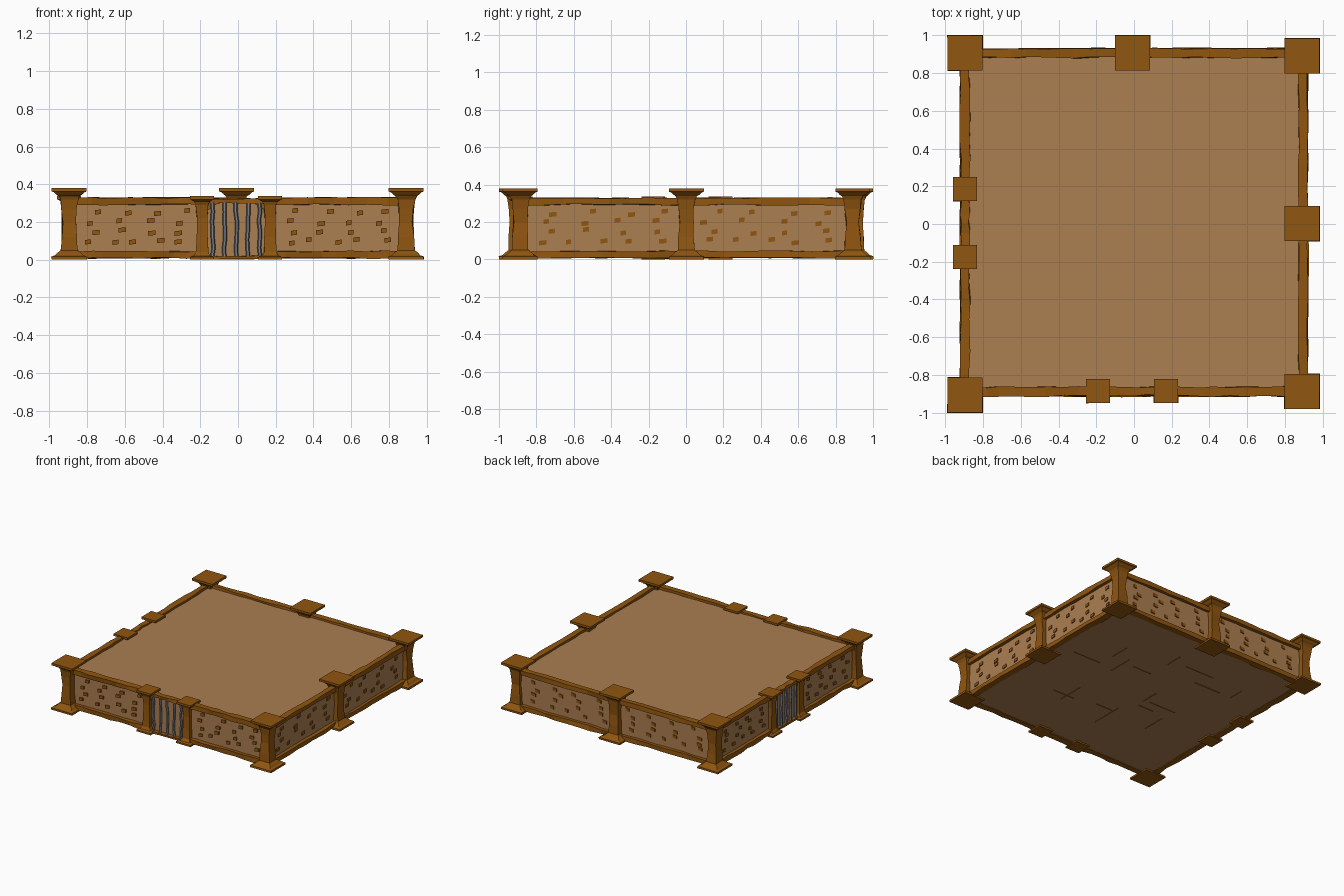
import bpy, bmesh, math, random
from mathutils import Vector

if "Cube" in bpy.data.objects:
    bpy.data.objects.remove(bpy.data.objects["Cube"])

random.seed(4)
J = lambda a: random.uniform(-a, a)


def material(name, rgb):
    m = bpy.data.materials.new(name)
    m.diffuse_color = (*rgb, 1)
    m.use_nodes = True
    m.node_tree.nodes["Principled BSDF"].inputs["Base Color"].default_value = m.diffuse_color
    return m


PLASTER = material("tan plaster", (0.41, 0.21, 0.083))
WOOD = material("brown timber", (0.28, 0.092, 0.005))
IRON = material("grey iron", (0.20, 0.23, 0.27))


def finish(bm, name, mat):
    bmesh.ops.recalc_face_normals(bm, faces=bm.faces)
    me = bpy.data.meshes.new(name)
    bm.to_mesh(me)
    bm.free()
    me.materials.append(mat)
    ob = bpy.data.objects.new(name, me)
    bpy.context.collection.objects.link(ob)
    return ob


def loft(bm, rings):
    """Skin a closed solid through rings with equal point counts."""
    vs = [[bm.verts.new(p) for p in r] for r in rings]
    n = len(vs[0])
    for a, b in zip(vs, vs[1:]):
        for i in range(n):
            bm.faces.new((a[i], a[(i + 1) % n], b[(i + 1) % n], b[i]))
    bm.faces.new(vs[0])
    bm.faces.new(vs[-1][::-1])


def box(bm, lo, hi):
    loft(bm, [[(lo[0], lo[1], z), (hi[0], lo[1], z), (hi[0], hi[1], z), (lo[0], hi[1], z)]
              for z in (lo[2], hi[2])])


def pillar(name, x, y, profile):
    """Square post; profile = (z, half width, wobble)."""
    bm = bmesh.new()
    rings = []
    for z, h, w in profile:
        rings.append([(x + sx * h + J(w), y + sy * h + J(w), z)
                      for sx, sy in ((-1, -1), (1, -1), (1, 1), (-1, 1))])
    loft(bm, rings)
    finish(bm, name, WOOD)


def beam(bm, a, b, z0, z1, half, wob=0.005, n=8):
    """Rough-hewn beam from a to b in plan."""
    a, b = Vector(a), Vector(b)
    d = (b - a).normalized()
    side = Vector((-d.y, d.x))
    rings = []
    for i in range(n + 1):
        p = a.lerp(b, min(1, max(0, (i + (J(0.3) if 0 < i < n else 0)) / n)))
        ring = []
        for s, z in ((-1, z0), (1, z0), (1, z1), (-1, z1)):
            q = p + side * (s * half + J(wob))
            ring.append((q.x, q.y, z + J(wob * 0.8)))
        rings.append(ring)
    loft(bm, rings)


# Solid plastered body, with roof just below the rim
bm = bmesh.new()
box(bm, (-0.895, -0.885, 0.012), (0.895, 0.905, 0.31))
finish(bm, "plaster_body", PLASTER)

# Corner and mid-wall pillars
TALL = [(0, .094, 0), (.016, .094, .002), (.024, .075, .002), (.036, .062, .003), (.05, .045, .003),
        (.12, .040, .004), (.20, .036, .004), (.27, .040, .004), (.32, .047, .003), (.338, .056, .003),
        (.346, .068, .002), (.358, .080, .002), (.362, .093, 0), (.380, .093, 0)]
SHORT = [(0, .064, 0), (.014, .064, .002), (.02, .045, .002), (.04, .032, .003), (.12, .029, .003),
         (.22, .028, .003), (.29, .033, .003), (.31, .042, .002), (.32, .064, 0), (.337, .064, 0)]
for nm, x, y in (("back_left", -.895, .907), ("back_right", .891, .891), ("front_left", -.895, -.906),
                 ("front_right", .891, -.887), ("back_middle", -.007, .907), ("right_middle", .891, .002)):
    pillar(nm + "_pillar", x, y, TALL)
for nm, x, y in (("front_gate_left", -.19, -.885), ("front_gate_right", .17, -.885),
                 ("side_gate_back", -.895, .185), ("side_gate_front", -.895, -.175)):
    pillar(nm + "_post", x, y, SHORT)

# Wall sides: plan point at distance t along the wall and o outward from the wall line
SIDES = {
    "front": lambda t, o: (t, -0.888 - o),
    "back": lambda t, o: (t, 0.906 + o),
    "left": lambda t, o: (-0.896 - o, t),
    "right": lambda t, o: (0.896 + o, t),
}
GATED = {"front": (-.19, .17), "left": (-.175, .185)}
ROWS = ((.25, 4, .18), (.20, 4, .02), (.15, 4, .12), (.10, 5, .06))

for side, P in SIDES.items():
    lo, hi = GATED.get(side, (0, 0))
    # Top and bottom timber rails
    bm = bmesh.new()
    for a, b in ((-.87, lo), (hi, .87)):
        beam(bm, P(a, 0), P(b, 0), .292, .329, .024)
        beam(bm, P(a, 0), P(b, 0), .008, .045, .026)
    finish(bm, side + "_rails", WOOD)
    # Exposed bricks scattered in staggered rows
    bm = bmesh.new()
    for a, b in ((-.84, lo - .04), (hi + .04, .84)):
        for z, n, off in ROWS:
            for i in range(n):
                t = a + (b - a) * ((i + .35) / n + off * .4) + J(.025)
                if t > b - .03:
                    continue
                zz = z + J(.012)
                w = random.uniform(.014, .02)
                rings = []
                for o in (-.02, .006):
                    ring = []
                    for su, sz in ((-1, -1), (1, -1), (1, 1), (-1, 1)):
                        p = P(t + su * w, o)
                        ring.append((p[0], p[1], zz + sz * .012 + su * .002))
                    rings.append(ring)
                loft(bm, rings)
    finish(bm, side + "_bricks", WOOD)
    if side not in GATED:
        continue
    # Gate frame: sill, lintel and corner brackets
    mid = (lo + hi) / 2
    bm = bmesh.new()
    beam(bm, P(lo, 0), P(hi, 0), .004, .02, .028, .003, 5)
    beam(bm, P(lo, 0), P(hi, 0), .298, .322, .022, .006, 6)
    for s, e in ((1, lo), (-1, hi)):
        tri = [(e, .30), (e + s * .085, .30), (e + s * .03, .262), (e, .24)]
        loft(bm, [[(*P(t, o), z) for t, z in tri] for o in (-.015, .012)])
    finish(bm, side + "_gate_frame", WOOD)
    # Bent iron bars
    bm = bmesh.new()
    for k in range(5):
        t0 = mid + (k - 2) * .062
        rings = []
        for i in range(7):
            z = .015 + i * .048
            c, o = t0 + J(.005), .012 + J(.003)
            rings.append([(*P(c + .0105 * math.cos(q * math.tau / 6),
                              o + .0105 * math.sin(q * math.tau / 6)), z) for q in range(6)])
        loft(bm, rings)
    finish(bm, side + "_gate_bars", IRON)

# Thin crack strips on the underside
bm = bmesh.new()
for i in range(16):
    x, y, l = J(.65), J(.65), random.uniform(.12, .28)
    dx, dy = ((l, .006) if i % 2 else (.006, l))
    box(bm, (x, y, .008), (x + dx, y + dy, .014))
    if i % 3 == 0:
        box(bm, (x, y, .008), (x + dy * .5 + .006, y + dx * .5 + .006, .014)) if min(dx, dy) > .1 else None
finish(bm, "underside_cracks", WOOD)
